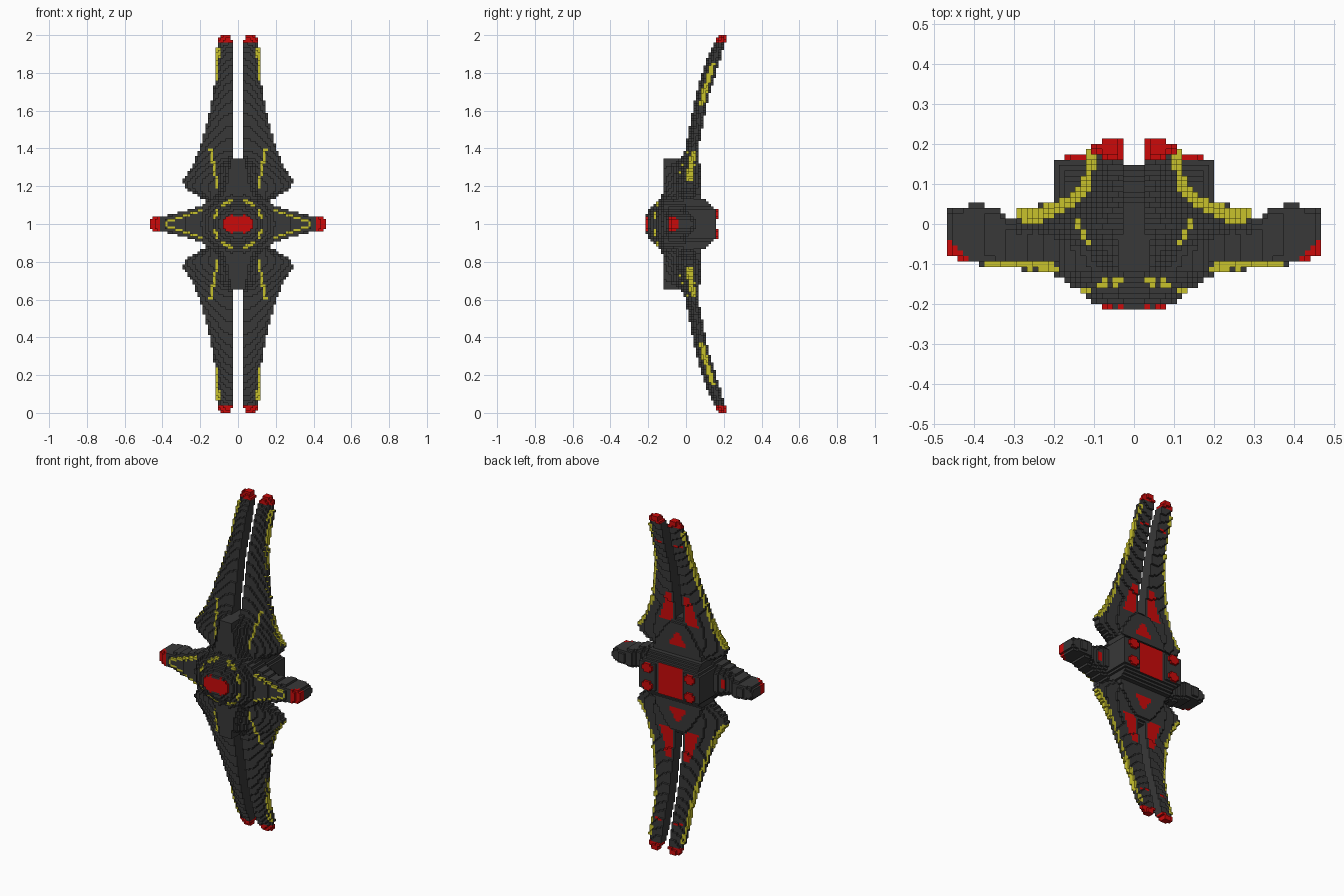
import bpy, bmesh, math

if "Cube" in bpy.data.objects:
    bpy.data.objects.remove(bpy.data.objects["Cube"])

H = 1 / 75  # edge length of one block


def make_material(name, colour):
    m = bpy.data.materials.new(name)
    m.diffuse_color = colour + (1,)
    m.use_nodes = True
    bsdf = m.node_tree.nodes["Principled BSDF"]
    bsdf.inputs["Base Color"].default_value = colour + (1,)
    bsdf.inputs["Roughness"].default_value = 0.8
    return m


GREY, RED, YELLOW = 0, 1, 2
MATERIALS = [make_material("dark grey", (0.04, 0.04, 0.04)),
             make_material("red", (0.6, 0.003, 0.003)),
             make_material("yellow", (0.58, 0.54, 0.025))]


def curve(t, *pts):
    """Straight-line interpolation through (t, value) points."""
    if t <= pts[0][0]:
        return pts[0][1]
    for (a, va), (b, vb) in zip(pts, pts[1:]):
        if t <= b:
            return va + (vb - va) * (t - a) / (b - a)
    return pts[-1][1]


# six block sides: outward direction and its two in-plane axes
SIDES = []
for axis in range(3):
    for sign in (1, -1):
        n = [0, 0, 0]
        n[axis] = sign
        u, v = [0, 0, 0], [0, 0, 0]
        u[(axis + 1) % 3] = 1
        v[(axis + 2) % 3] = 1
        SIDES.append((n, u, v) if sign > 0 else (n, v, u))


def block_part(name, inside, paint, size=(36, 16, 75)):
    """Fill a solid with blocks in one quadrant, skin it, mirror it in x and z."""
    def centre(c):
        return (c[0] + .5) * H, (c[1] + .5) * H, (c[2] + .5) * H

    cells = {(i, j, k) for i in range(size[0]) for j in range(-size[1], size[1])
             for k in range(size[2]) if inside(*centre((i, j, k)))}
    bm = bmesh.new()
    verts = {}

    def vert(key):
        if key not in verts:
            verts[key] = bm.verts.new([q * H / 2 for q in key])
        return verts[key]

    for c in sorted(cells):
        for n, u, v in SIDES:
            d = [c[a] + n[a] for a in range(3)]
            # the mirror planes stay open
            if d[0] < 0 or d[2] < 0 or tuple(d) in cells:
                continue
            corners = [vert(tuple(2 * c[a] + 1 + n[a] + s * u[a] + t * v[a] for a in range(3)))
                       for s, t in ((-1, -1), (1, -1), (1, 1), (-1, 1))]
            bm.faces.new(corners).material_index = paint(*centre(c), n)
    mesh = bpy.data.meshes.new(name)
    bm.to_mesh(mesh)
    bm.free()
    for m in MATERIALS:
        mesh.materials.append(m)
    ob = bpy.data.objects.new(name, mesh)
    ob.location = (0, 0, 1)
    bpy.context.collection.objects.link(ob)
    mod = ob.modifiers.new("mirror", 'MIRROR')
    mod.use_axis = (True, False, True)
    mod.merge_threshold = H / 20


# --- hull: tall hexagonal core with a stepped back ---
def hull(x, y, z):
    if z > .34 or y < -.117:
        return False
    back = curve(z, (.095, .147), (.125, .105), (.14, .085), (.31, .085), (.34, .06))
    if x > .09 and z < .085:
        back = .16      # raised engine mounts
    front_w = curve(z, (0, .2), (.11, .18), (.15, .085), (.2, .06), (.34, .037))
    rear_w = curve(z, (0, .2), (.07, .2), (.1, .18), (.2, .14), (.3, .07), (.34, .037))
    w = front_w + (rear_w - front_w) * min(1, max(0, (y + .117) / .12))
    return y < back and x < w


def hull_paint(x, y, z, n):
    if n[1] > 0 and x < .078 and z < .1:
        return RED      # rear grille
    if n[1] > 0 and .185 < z < .265 and x < (.28 - z) * .65:
        return RED      # rear triangles
    return GREY


# --- nose: stepped elliptical dome ---
def nose(x, y, z):
    if y > -.09:
        return False
    rx = curve(y, (-.21, .08), (-.19, .11), (-.17, .135), (-.15, .165), (-.13, .19), (-.11, .215))
    rz = curve(y, (-.21, .05), (-.19, .08), (-.17, .1), (-.15, .12), (-.13, .145), (-.11, .15))
    return (x / rx) ** 2.3 + (z / rz) ** 2.3 < 1


def nose_paint(x, y, z, n):
    if y < -.185 and math.hypot(x - .035, z) < .047 and (x > .02 or n[1] < 0):
        return RED      # twin-lobed front lamp
    r, a = math.hypot(x, z), math.degrees(math.atan2(z, x))
    if .121 < r < .138 and (12 < a < 36 or 48 < a < 78):
        return YELLOW   # broken ring
    return GREY


# --- side arms: tapering blades with a raised wedge in front and blunt ends ---
def wedge_line(x):
    return curve(x, (.14, .09), (.38, .012))


def arm(x, y, z):
    if x < .12 or x > .467:
        return False
    zh = curve(x, (.12, .12), (.2, .095), (.3, .065), (.4, .042), (.445, .04), (.467, .022))
    front = curve(x, (.15, -.13), (.25, -.117), (.32, -.11), (.4, -.098), (.467, -.08))
    back = curve(x, (.2, .03), (.29, .0), (.34, .04), (.41, .053), (.43, .04), (.467, .035))
    if x < .38 and z > wedge_line(x) + H * .55:
        front += H      # step behind the wedge
    chamfer = max(0, z - zh * .5)
    return z < zh and front + chamfer * .3 < y < back - chamfer * .9


def arm_paint(x, y, z, n):
    if x > .41 and y < -.085 + (x - .41) * .9:
        return RED      # end lamp
    if n[1] > 0 and .24 < x < .265 and z < .025:
        return RED      # rear lamp by the hull
    if y < -.085 and n[0] == 0 and .14 < x < .39 and abs(z - wedge_line(x)) < H * .55:
        return YELLOW   # converging stripes
    return GREY


# --- wings: long swept blades with a bulging root ---
def wing_outer(z):
    return curve(z, (.12, .165), (.16, .23), (.19, .28), (.23, .29), (.3, .245), (.4, .2),
                 (.5, .175), (.6, .15), (.75, .125), (.93, .12), (.94, .107), (.975, .107), (1, .093))


def wing_front(z):
    return curve(z, (.12, -.08), (.2, -.065), (.3, -.04), (.34, -.02), (.4, -.005), (.5, .015),
                 (.6, .035), (.7, .058), (.8, .085), (.9, .122), (.95, .147), (1, .175))


def wing_back(z):
    return curve(z, (.12, .07), (.3, .072), (.4, .066), (.5, .085), (.6, .105), (.7, .13),
                 (.8, .16), (.9, .188), (.95, .205), (1, .214))


def wing(x, y, z):
    xi, xo = (.039 if z > .98 else 2 * H), wing_outer(z)
    if z < .12 or not xi - .001 < x < xo:
        return False
    f, b = wing_front(z), wing_back(z)
    u2 = ((x - xi) / (xo - xi)) ** 2
    # the root swells forward to meet the hull
    swell = curve(z, (.3, .06), (.36, 0)) * max(0, 1 - (x - xi) / .08)
    return f + (b - f) * .5 * u2 - swell < y < b - (b - f) * .28 * u2


def wing_paint(x, y, z, n):
    rear = y > (wing_front(z) + wing_back(z)) / 2
    if z > .955:
        return RED      # tip lamps
    if rear and n[0] == 0 and n[1] >= 0 and .32 < z < .5 and .035 < x < .075 + (.5 - z) * .3:
        return RED      # root vents
    if n[1] > 0 and .825 < z < .84 and .04 < x < .095:
        return RED      # thin band near the tip
    if .22 < z < .93 and x > wing_outer(z) - 1.6 * H:
        if (n[1] >= 0 or z > .76) and (n[0] <= 0 or z < .39 or .62 < z < .85):
            return YELLOW   # trailing edge stripe
    if not rear and .15 < z < .4 and abs(x - (.1 + (z - .15) * .19)) < H * .55:
        return YELLOW       # front root stripe
    return GREY


# --- engines: four round nozzles on the back ---
def engine(x, y, z):
    return .08 < y < .175 and math.hypot(x - 10.5 * H, z - 4 * H) < 2.3 * H


def engine_paint(x, y, z, n):
    return RED


block_part("hull", hull, hull_paint)
block_part("nose", nose, nose_paint)
block_part("side_arms", arm, arm_paint)
block_part("wings", wing, wing_paint)
block_part("engines", engine, engine_paint)
